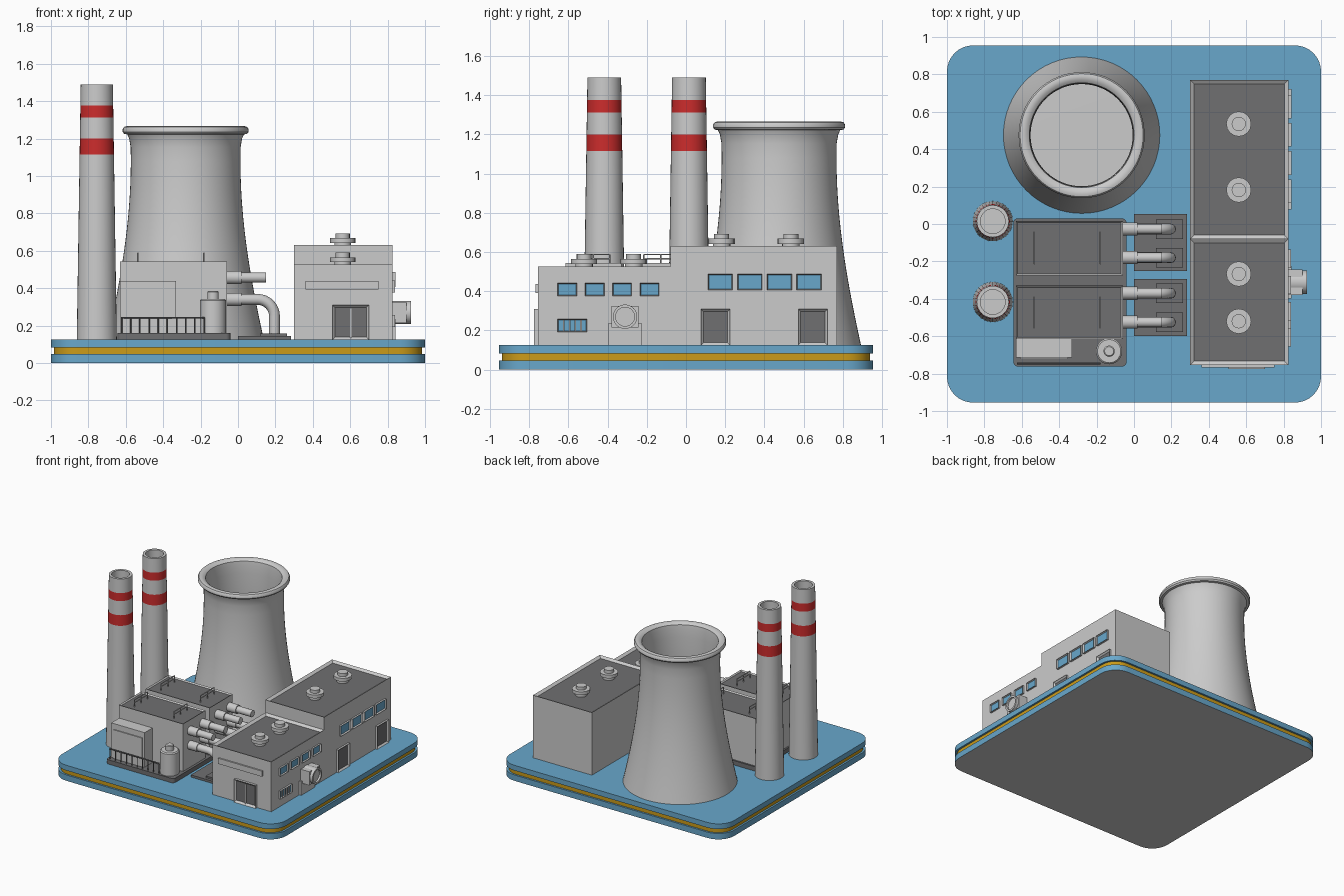
import bpy, bmesh, math
from mathutils import Vector, Matrix

cube = bpy.data.objects.get("Cube")
if cube:
    bpy.data.objects.remove(cube, do_unlink=True)


def material(name, r, g, b):
    m = bpy.data.materials.new(name)
    m.use_nodes = True
    m.diffuse_color = (r, g, b, 1)
    m.node_tree.nodes["Principled BSDF"].inputs["Base Color"].default_value = (r, g, b, 1)
    return m


LIGHT = material("light grey", 0.6, 0.6, 0.6)
DARK = material("dark grey", 0.16, 0.16, 0.165)
BLUE = material("blue", 0.14, 0.39, 0.6)
RED = material("red", 0.6, 0.025, 0.025)
YELLOW = material("yellow", 0.6, 0.33, 0.01)
GROUND = 0.125
UP, RIGHT, FRONT = Vector((0, 0, 1)), Vector((1, 0, 0)), Vector((0, -1, 0))


def finish(name, bm, mats, smooth=False):
    bmesh.ops.recalc_face_normals(bm, faces=bm.faces)
    me = bpy.data.meshes.new(name)
    bm.to_mesh(me)
    bm.free()
    for m in mats:
        me.materials.append(m)
    ob = bpy.data.objects.new(name, me)
    bpy.context.collection.objects.link(ob)
    if smooth:
        bpy.ops.object.select_all(action='DESELECT')
        ob.select_set(True)
        bpy.context.view_layer.objects.active = ob
        bpy.ops.object.shade_smooth_by_angle(angle=math.radians(35))
    return ob


def box(name, xs, ys, zs, mat=LIGHT, sunk=None, width=0.03, depth=0.015, inner=DARK, corner=0):
    """Box from ranges; the face towards `sunk` gets a recessed panel."""
    bm = bmesh.new()
    bmesh.ops.create_cube(bm, size=1)
    for v in bm.verts:
        v.co = [r[0] if c < 0 else r[1] for c, r in zip(v.co, (xs, ys, zs))]
    bm.normal_update()
    if corner:
        edges = [e for e in bm.edges if abs(e.verts[0].co.z - e.verts[1].co.z) > 1e-4]
        bmesh.ops.bevel(bm, geom=edges, offset=corner, segments=8, profile=0.5, affect='EDGES')
    if sunk:
        face = max(bm.faces, key=lambda f: f.normal.dot(sunk))
        bmesh.ops.inset_individual(bm, faces=[face], thickness=width)
        face.material_index = 1
        bmesh.ops.translate(bm, verts=face.verts, vec=-depth * sunk)
    return finish(name, bm, (mat, inner), corner > 0)


def lathe(name, profile, at, axis=UP, mat=LIGHT, sides=32, mats=None, rule=None):
    """Turn (radius, height) points around an axis."""
    bm = bmesh.new()
    vs = [bm.verts.new((r, 0, h)) for r, h in profile]
    es = [bm.edges.new(p) for p in zip(vs, vs[1:])]
    bmesh.ops.spin(bm, geom=vs + es, cent=(0, 0, 0), axis=(0, 0, 1),
                   angle=math.tau, steps=sides, use_merge=True)
    bmesh.ops.remove_doubles(bm, verts=bm.verts, dist=1e-5)
    if rule:
        for f in bm.faces:
            f.material_index = rule(f.calc_center_median())
    turn = UP.rotation_difference(axis).to_matrix().to_4x4()
    bm.transform(Matrix.Translation(at) @ turn)
    return finish(name, bm, mats or (mat,), True)


def tube(name, points, radius, mat=LIGHT):
    cu = bpy.data.curves.new(name, 'CURVE')
    cu.dimensions = '3D'
    cu.bevel_depth = radius
    cu.bevel_resolution = 4 if radius > 0.01 else 1
    cu.use_fill_caps = True
    sp = cu.splines.new('POLY')
    sp.points.add(len(points) - 1)
    for p, co in zip(sp.points, points):
        p.co = (*co, 1)
    cu.materials.append(mat)
    ob = bpy.data.objects.new(name, cu)
    bpy.context.collection.objects.link(ob)
    return ob


# Layered ground slab with a light underside
base = box("base_lower", (-1, 1), (-0.955, 0.955), (0, 0.047), BLUE, corner=0.14)
base.data.materials[1] = LIGHT
for f in base.data.polygons:
    f.material_index = int(f.normal.z < -0.5)
box("base_stripe", (-0.985, 0.985), (-0.94, 0.94), (0.047, 0.083), YELLOW, corner=0.13)
box("base_upper", (-1, 1), (-0.955, 0.955), (0.083, GROUND), BLUE, corner=0.14)

# Cooling tower: hyperbolic shell with a rolled rim
shell = [(0.293 * math.sqrt(1 + ((z - 1.08) / 0.938) ** 2), z)
         for z in [GROUND + i * 0.0735 for i in range(15)]]
rim = [(0.312, 1.222), (0.329, 1.225), (0.337, 1.236), (0.337, 1.25), (0.329, 1.262),
       (0.315, 1.266), (0.295, 1.262), (0.28, 1.25), (0.276, 1.22)]
lining = [(r - 0.02, z) for r, z in reversed(shell)]
lathe("cooling_tower", shell + [(0.302, 1.2)] + rim + lining + [(0, GROUND + 0.002)],
      (-0.28, 0.475, 0), sides=64)


# Striped chimneys
def taper(z):
    return 0.107 - 0.021 * (z - GROUND) / 1.365


def striped(c):
    on_wall = math.hypot(c.x, c.y) > 0.08
    return int(on_wall and (1.115 < c.z < 1.2 or 1.313 < c.z < 1.377))


levels = (GROUND, 1.115, 1.2, 1.313, 1.377, 1.49)
for i, y in enumerate((0.015, -0.417)):
    lathe(f"chimney_{i}", [(taper(z), z) for z in levels] + [(0.066, 1.49), (0.066, 1.2), (0, 1.2)],
          (-0.755, y, 0), sides=32, mats=(LIGHT, RED), rule=striped)

# Turbine hall: tall and low wings with roof vents
WALL = 0.825
vent = [(0.045, -0.02), (0.045, 0.012), (0.067, 0.012), (0.067, 0.038),
        (0.038, 0.038), (0.038, 0.063), (0, 0.063)]
wings = (("tall_hall", (-0.08, 0.77), 0.63, (0.535, 0.182)),
         ("low_hall", (-0.755, -0.08), 0.527, (-0.267, -0.52)))
for name, ys, top, vents in wings:
    box(name, (0.3, WALL), ys, (GROUND, top), sunk=UP)
    for i, y in enumerate(vents):
        lathe(f"{name}_vent_{i}", vent, (0.56, y, top), sides=16)

# Framed windows, grille and side doors
for i in range(4):
    y = 0.112 + i * 0.151
    box(f"tall_window_{i}", (WALL, WALL + 0.016), (y, y + 0.126), (0.406, 0.487),
        sunk=RIGHT, width=0.007, depth=0.012, inner=BLUE)
    y = -0.655 + i * 0.14
    box(f"low_window_{i}", (WALL, WALL + 0.014), (y, y + 0.098), (0.376, 0.441),
        sunk=RIGHT, width=0.006, depth=0.011, inner=BLUE)
box("grille", (WALL, WALL + 0.014), (-0.655, -0.505), (0.192, 0.257),
    sunk=RIGHT, width=0.006, depth=0.011, inner=BLUE)
for i in range(4):
    y = -0.627 + i * 0.029
    box(f"grille_bar_{i}", (WALL, WALL + 0.012), (y, y + 0.008), (0.195, 0.254))
for i, y in enumerate((0.077, 0.573)):
    box(f"side_door_{i}", (WALL, WALL + 0.016), (y, y + 0.148), (GROUND, 0.308),
        sunk=RIGHT, width=0.017, depth=0.012)

# Front entrance with a double door and blank panel above
box("front_door", (0.505, 0.7), (-0.775, -0.755), (GROUND, 0.31), sunk=FRONT, width=0.02, depth=0.015)
box("door_divider", (0.6, 0.606), (-0.766, -0.755), (GROUND, 0.29))
box("front_panel", (0.36, 0.75), (-0.767, -0.755), (0.392, 0.437))

# Wall duct with collar and plinth
lathe("duct", [(0, 0), (0.062, 0), (0.062, 0.105), (0.048, 0.105), (0.048, 0.09), (0, 0.09)],
      (0.82, -0.311, 0.27), RIGHT)
box("duct_collar", (0.82, 0.902), (-0.38, -0.242), (0.215, 0.325))
box("duct_plinth", (0.82, 0.842), (-0.398, -0.224), (GROUND, 0.235))

# Boiler houses on a dark plinth, with roof rails
DECK = 0.16
box("boiler_plinth", (-0.645, -0.04), (-0.762, 0.03), (GROUND, DECK), DARK, corner=0.025)
for n, (y0, y1) in enumerate(((-0.275, 0.016), (-0.615, -0.33))):
    box(f"boiler_house_{n}", (-0.632, -0.06), (y0, y1), (DECK, 0.543), sunk=UP, width=0.012, depth=0.01)
    for x in (-0.535, -0.182):
        a, b = y0 + 0.06, y1 - 0.06
        for h in (0.565, 0.587):
            tube("roof_rail", [(x, a, h), (x, b, h)], 0.004)
        for y in (a, (a + b) / 2, b):
            tube("roof_rail_post", [(x, y, 0.53), (x, y, 0.587)], 0.004)

# Annex, storage tank and front railing
box("annex", (-0.63, -0.332), (-0.715, -0.605), (DECK, 0.438))
box("annex_panel", (-0.61, -0.352), (-0.723, -0.715), (DECK, 0.392))
lathe("tank", [(0, DECK), (0.07, DECK), (0.07, 0.335), (0.062, 0.343), (0.03, 0.343),
               (0.03, 0.38), (0.024, 0.386), (0, 0.386)], (-0.133, -0.68, 0))
tube("front_rail", [(-0.625, -0.745, 0.242), (-0.18, -0.745, 0.242)], 0.005, DARK)
for i in range(10):
    x = -0.622 + i * 0.049
    tube("front_rail_post", [(x, -0.745, DECK), (x, -0.745, 0.242)], 0.004, DARK)

# Pipework: straight upper pipes, bent lower pipes, dark pads
for i, (a, b) in enumerate(((-0.25, 0.053), (-0.6, -0.294))):
    box(f"pipe_plate_{i}", (0, 0.283), (a, b), (GROUND, 0.143), DARK)
flange = [(0, 0), (0.035, 0), (0.035, 0.08), (0, 0.08)]
bend = [(0.105 + 0.09 * math.sin(t), 0.25 + 0.09 * math.cos(t))
        for t in [k * math.pi / 16 for k in range(9)]]
for i, y in enumerate((-0.027, -0.18, -0.37, -0.525)):
    box(f"pipe_pad_{i}", (0.117, 0.262), (y - 0.052, y + 0.052), (0.143, 0.157), DARK)
    lathe(f"upper_pipe_{i}", [(0, 0), (0.027, 0), (0.027, 0.21), (0, 0.21)],
          (-0.06, y, 0.457), RIGHT, sides=20)
    lathe(f"upper_flange_{i}", flange, (-0.06, y, 0.457), RIGHT, sides=20)
    lathe(f"lower_flange_{i}", flange, (-0.06, y, 0.34), RIGHT, sides=20)
    tube(f"lower_pipe_{i}", [(-0.06, y, 0.34)] + [(x, y, z) for x, z in bend] + [(0.195, y, 0.15)], 0.029)
